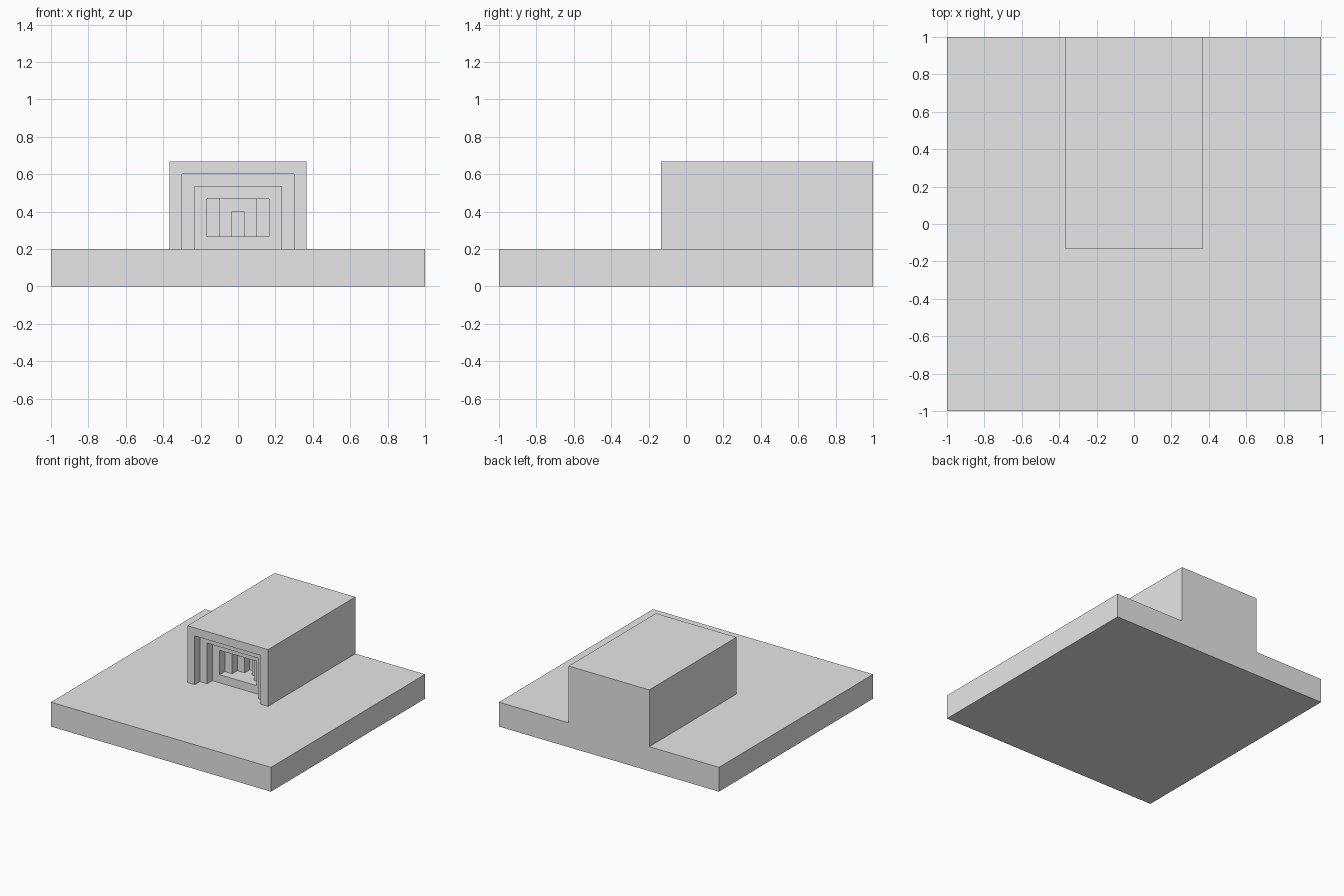
import bpy
import bmesh

UNIT = 1 / 15  # building module

cube = bpy.data.objects.get("Cube")
if cube:
    bpy.data.objects.remove(cube, do_unlink=True)

grey = bpy.data.materials.new("light_grey")
grey.use_nodes = True
grey.diffuse_color = (0.8, 0.8, 0.8, 1)
grey.node_tree.nodes["Principled BSDF"].inputs["Base Color"].default_value = (0.8, 0.8, 0.8, 1)


def box(name, x, y, z):
    """Box spanning the given (low, high) ranges."""
    bm = bmesh.new()
    bmesh.ops.create_cube(bm, size=1)
    for v in bm.verts:
        v.co = [r[1] if c > 0 else r[0] for c, r in zip(v.co, (x, y, z))]
    mesh = bpy.data.meshes.new(name)
    bm.to_mesh(mesh)
    bm.free()
    mesh.materials.append(grey)
    ob = bpy.data.objects.new(name, mesh)
    bpy.context.collection.objects.link(ob)
    return ob


def combine(target, tool, operation):
    """Apply a boolean, then discard the tool."""
    mod = target.modifiers.new(operation, "BOOLEAN")
    mod.operation = operation
    mod.solver = "EXACT"
    mod.object = tool
    bpy.context.view_layer.objects.active = target
    bpy.ops.object.modifier_apply(modifier=mod.name)
    bpy.data.objects.remove(tool, do_unlink=True)


# Hall, sunk partly into the plinth
front = -2 * UNIT
half = 5.5 * UNIT
hall = box("hall", (-half, half), (front, 1), (0.1, 10 * UNIT))

# Stepped portal: half width, bottom and top of each recess, in modules
recesses = [(4.5, 2, 9), (3.5, 2, 8), (2.5, 4, 7), (1.5, 4, 7), (0.5, 4, 6)]
for step, (w, low, high) in enumerate(recesses, 1):
    cutter = box("recess_cutter", (-w * UNIT, w * UNIT),
                 (front - 0.1, front + step * UNIT), (low * UNIT, high * UNIT))
    cutter.hide_render = True
    combine(hall, cutter, "DIFFERENCE")

# Square plinth joined with the hall
plinth = box("plinth_with_hall", (-1, 1), (-1, 1), (0, 0.2))
combine(plinth, hall, "UNION")
